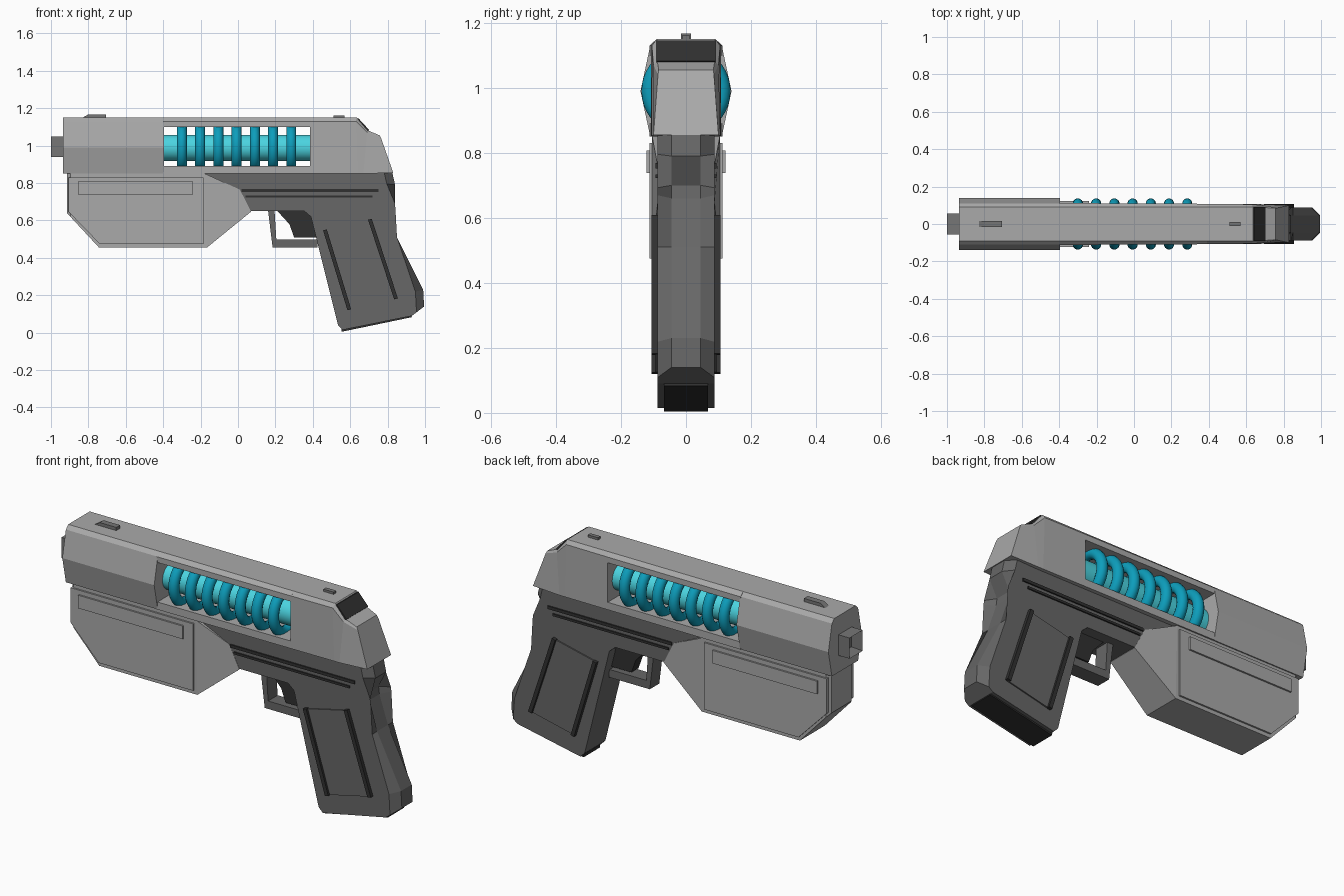
import bpy, bmesh, math
from mathutils import Vector

if "Cube" in bpy.data.objects:
    bpy.data.objects.remove(bpy.data.objects["Cube"])


def material(name, r, g, b):
    m = bpy.data.materials.new(name)
    m.diffuse_color = (r, g, b, 1)
    m.use_nodes = True
    m.node_tree.nodes["Principled BSDF"].inputs["Base Color"].default_value = m.diffuse_color
    return m


LIGHT = material("light_grey", 0.40, 0.40, 0.40)
DARK = material("dark_grey", 0.135, 0.135, 0.135)
MID = material("mid_grey", 0.18, 0.18, 0.18)
BLACK = material("near_black", 0.03, 0.03, 0.03)
COIL = material("deep_teal", 0.004, 0.34, 0.50)
CORE = material("bright_teal", 0.07, 0.66, 0.75)


def finish(name, bm, mat):
    bmesh.ops.recalc_face_normals(bm, faces=bm.faces[:])
    me = bpy.data.meshes.new(name)
    bm.to_mesh(me)
    bm.free()
    me.materials.append(mat)
    ob = bpy.data.objects.new(name, me)
    bpy.context.collection.objects.link(ob)
    return ob


def loft(name, rings, mat, chamfer=0, rule=None):
    """Skin closed rings of 3D points; optionally chamfer the rim edges picked by rule(vertex position)."""
    bm = bmesh.new()
    vs = [[bm.verts.new(p) for p in ring] for ring in rings]
    n = len(vs[0])
    for a, b in zip(vs, vs[1:]):
        for i in range(n):
            bm.faces.new((a[i], a[(i + 1) % n], b[(i + 1) % n], b[i]))
    bm.faces.new(vs[0])
    bm.faces.new(vs[-1])
    if chamfer:
        rim = [e for e in bm.edges if abs(e.verts[0].co.y - e.verts[1].co.y) < 1e-5
               and all(rule(v.co) for v in e.verts)]
        bmesh.ops.bevel(bm, geom=rim, offset=chamfer, segments=1, affect='EDGES')
    return finish(name, bm, mat)


def prism(name, pts, half, mat, chamfer=0, rule=None):
    """Side profile (x, z) extruded symmetrically across y."""
    return loft(name, [[(x, y, z) for x, z in pts] for y in (-half, half)], mat, chamfer, rule)


def rect(x0, x1, z0, z1):
    return [(x0, z0), (x1, z0), (x1, z1), (x0, z1)]


def mirrored(side):
    """Close a half outline of (x, y, z) points by mirroring it across y."""
    return side + [(x, -y, z) for x, y, z in reversed(side)]


# Slide: bulged front, top and bottom rails around the open window, tapered rear
loft("slide_front", [mirrored([(x, .11, .85), (x, .14, .99), (x, .11, 1.13), (x, .09, 1.15)])
                     for x in (-.935, -.395)], LIGHT)
loft("slide_top_rail", [mirrored([(x, h, 1.10), (x, h, 1.13), (x, .09, 1.15)])
                        for x, h in ((-.4, .112), (.39, .108))], LIGHT)
loft("slide_bottom_rail", [mirrored([(x, h, .85), (x, h, .89)])
                           for x, h in ((-.4, .112), (.39, .108))], LIGHT)
loft("slide_rear", [
    mirrored([(.385, .108, .85), (.385, .108, 1.13), (.385, .09, 1.15)]),
    mirrored([(.64, .106, .85), (.63, .105, 1.13), (.635, .09, 1.15)]),
    mirrored([(.67, .106, .85), (.69, .100, 1.07), (.697, .088, 1.08)]),
    mirrored([(.83, .100, .855), (.765, .086, 1.04), (.757, .084, 1.055)])], LIGHT)
prism("rear_cap", [(.633, 1.145), (.645, 1.145), (.702, 1.083), (.69, 1.07)], .091, BLACK)

# Sights
prism("front_sight", [(-.83, 1.14), (-.83, 1.15), (-.80, 1.167), (-.705, 1.167), (-.705, 1.14)], .016, MID)
prism("rear_sight", rect(.51, .57, 1.14, 1.162), .011, MID)

# Muzzle: square tube sunk from its front face
bm = bmesh.new()
bmesh.ops.create_cube(bm, size=1)
for v in bm.verts:
    v.co = Vector((-.96 + v.co.x * .08, v.co.y * .11, .995 + v.co.z * .11))
front = min(bm.faces, key=lambda f: f.calc_center_median().x)
bmesh.ops.inset_region(bm, faces=[front], thickness=.012)
for v in front.verts:
    v.co.x += .06
finish("muzzle", bm, MID)

# Energy core and its coils
bpy.ops.mesh.primitive_cylinder_add(vertices=32, radius=.07, depth=.80, location=(-.005, 0, .988),
                                    rotation=(0, math.pi / 2, 0))
core = bpy.context.object
core.name = "energy_core"
core.data.materials.append(CORE)
bpy.ops.object.shade_smooth_by_angle()
for i in range(7):
    bpy.ops.mesh.primitive_torus_add(major_radius=.110, minor_radius=.027, major_segments=40, minor_segments=14,
                                     location=(-.3 + i * .0975, 0, .99), rotation=(0, math.pi / 2, 0))
    coil = bpy.context.object
    coil.name = f"coil_{i + 1}"
    coil.data.materials.append(COIL)
    bpy.ops.object.shade_smooth_by_angle()

# Fore grip: main box, tapered tail, raised side panel and strip
prism("fore_grip", [(-.915, .85), (-.915, .64), (-.743, .455), (-.166, .455), (-.176, .85)], .104, LIGHT,
      .02, lambda p: p.x < -.9)
loft("fore_grip_tail", [[(-.176, h, .85), (-.166, h, .455), (-.166, -h, .455), (-.176, -h, .85)] if x < 0 else
                        [(.01, h, .765), (.07, h, .647), (.07, -h, .647), (.01, -h, .765)]
                        for x, h in ((-1, .104), (1, .088))], LIGHT)
prism("fore_grip_panel", [(-.905, .83), (-.905, .645), (-.74, .475), (-.185, .475), (-.185, .83)], .113, LIGHT)
prism("fore_grip_strip", rect(-.855, -.24, .738, .807), .122, LIGHT)

# Frame and pistol grip, chamfered down the back
prism("grip_frame", [(-.2, .855), (.825, .855), (.84, .79), (.795, .70), (.80, .66), (.85, .51), (.99, .23),
                     (.995, .14), (.93, .09), (.56, .015), (.535, .04), (.405, .56), (.39, .62), (.355, .65),
                     (-.1, .65)], .087, DARK, .042, lambda p: p.x > .79 and p.z > .13)
prism("grip_base", [(.555, .005), (.93, .083), (.925, .105), (.55, .04)], .068, BLACK)

# Grip side panels with edge rails
prism("grip_panel", [(.46, .545), (.70, .600), (.845, .18), (.588, .122)], .094, DARK)
for name, (x0, z0), (x1, z1) in (("grip_rail_front", (.455, .547), (.585, .12)),
                                 ("grip_rail_back", (.695, .604), (.835, .178))):
    prism(name, [(x0, z0), (x0 + .02, z0 + .005), (x1 + .02, z1 + .005), (x1, z1)], .106, BLACK)

# Long frame rails
prism("frame_rail_upper", rect(.02, .75, .752, .768), .094, BLACK)
prism("frame_rail_lower", rect(.04, .72, .722, .734), .094, BLACK)

# Trigger and guard
prism("trigger_guard", [(.16, .66), (.185, .455), (.425, .455), (.425, .497), (.205, .497), (.195, .66)], .04, DARK)
prism("trigger", [(.20, .66), (.40, .66), (.42, .51), (.30, .51), (.275, .58), (.22, .64)], .03, BLACK)
